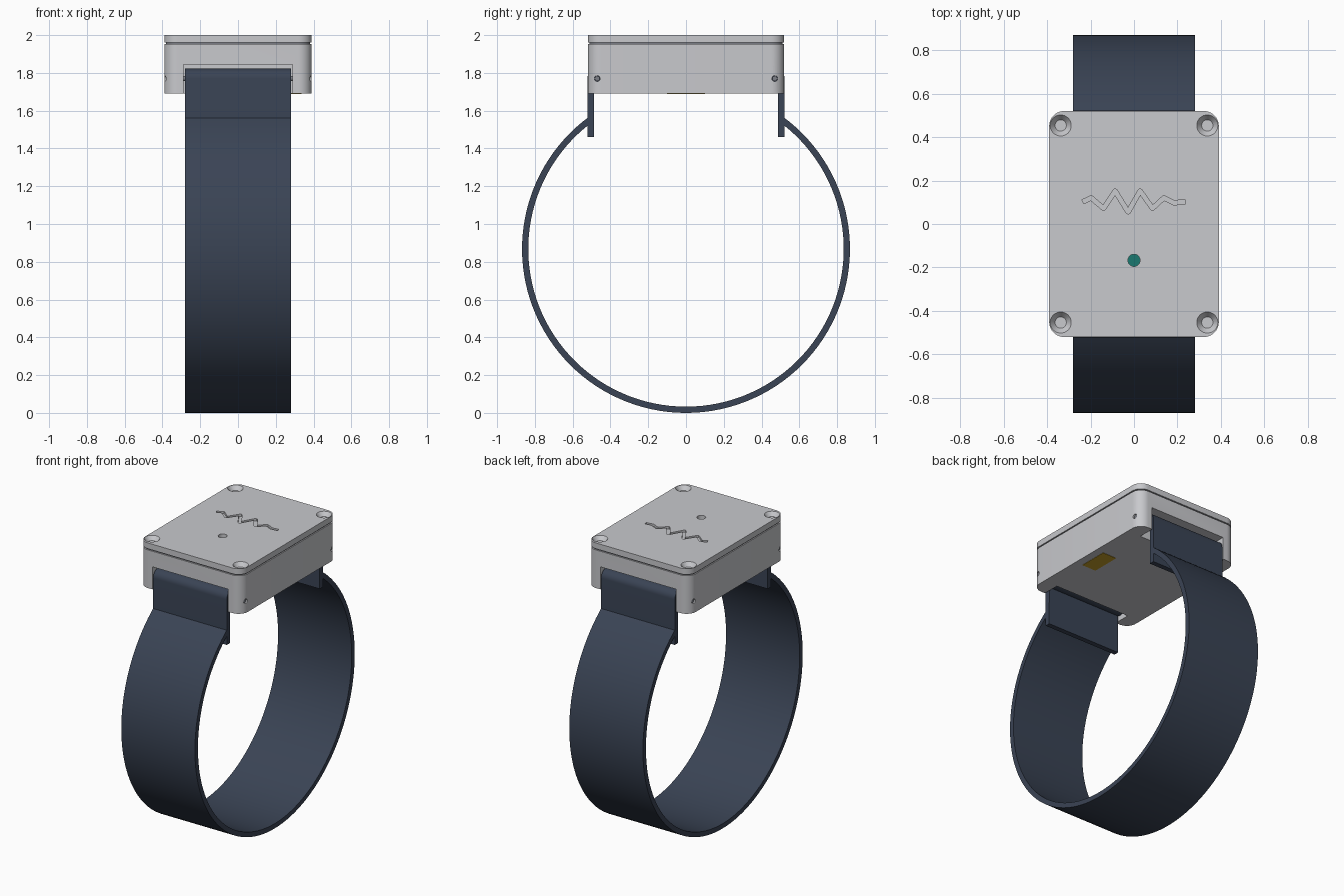
import bpy, bmesh, math
from mathutils import Vector

if "Cube" in bpy.data.objects:
    bpy.data.objects.remove(bpy.data.objects["Cube"])


def material(name, rgb):
    m = bpy.data.materials.new(name)
    m.diffuse_color = (*rgb, 1)
    m.use_nodes = True
    m.node_tree.nodes["Principled BSDF"].inputs["Base Color"].default_value = m.diffuse_color
    return m


NAVY = material("navy_rubber", (0.042, 0.057, 0.09))
TEAL = material("teal_light", (0.01, 0.19, 0.16))
GOLD = material("gold_contact", (0.55, 0.34, 0.02))
SHELL = material("shell_grey", (0.58, 0.585, 0.61))
SEAM = material("seam_grey", (0.2, 0.21, 0.24))


def prism(name, pts, lo, hi, axis="Z", mat=None):
    """Extrude a closed 2D outline along Z (pts = x, y) or X (pts = y, z)."""
    place = (lambda p, t: (p[0], p[1], t)) if axis == "Z" else (lambda p, t: (t, p[0], p[1]))
    bm = bmesh.new()
    a = [bm.verts.new(place(p, lo)) for p in pts]
    b = [bm.verts.new(place(p, hi)) for p in pts]
    bm.faces.new(a)
    bm.faces.new(b)
    for i in range(len(pts)):
        j = (i + 1) % len(pts)
        bm.faces.new((a[i], a[j], b[j], b[i]))
    bmesh.ops.recalc_face_normals(bm, faces=bm.faces)
    me = bpy.data.meshes.new(name)
    bm.to_mesh(me)
    bm.free()
    ob = bpy.data.objects.new(name, me)
    bpy.context.collection.objects.link(ob)
    if mat:
        me.materials.append(mat)
    return ob


def arc(cx, cy, r, a0, a1, n):
    return [(cx + r * math.cos(math.radians(a0 + (a1 - a0) * i / n)),
             cy + r * math.sin(math.radians(a0 + (a1 - a0) * i / n))) for i in range(n + 1)]


def circle(cx, cy, r, n=32):
    return arc(cx, cy, r, 0, 360, n)[:-1]


def rect(x0, x1, y0, y1):
    return [(x0, y0), (x1, y0), (x1, y1), (x0, y1)]


def rounded(hx, hy, r):
    pts = []
    for k, (sx, sy) in enumerate(((1, 1), (-1, 1), (-1, -1), (1, -1))):
        pts += arc(sx * (hx - r), sy * (hy - r), r, 90 * k, 90 * k + 90, 10)
    return pts


def cut(ob, cutter):
    m = ob.modifiers.new("cut", "BOOLEAN")
    m.operation, m.solver, m.object = "DIFFERENCE", "EXACT", cutter
    bpy.context.view_layer.objects.active = ob
    bpy.ops.object.modifier_apply(modifier=m.name)
    bpy.data.objects.remove(cutter)


# Case: body, recessed seam and lid
body = prism("case_body", rounded(0.39, 0.52, 0.07), 1.69, 1.952, mat=SHELL)
prism("case_seam", rounded(0.382, 0.512, 0.064), 1.945, 1.966, mat=SEAM)
lid = prism("case_lid", rounded(0.39, 0.52, 0.07), 1.96, 2.0, mat=SHELL)

# Strap notches, pin holes and pins at both ends
for s, end in ((-1, "front"), (1, "back")):
    cut(body, prism("cutter", rect(-0.288, 0.288, *sorted((s * 0.405, s * 0.6))), 1.6, 1.845))
    for side in (-1, 1):
        cut(body, prism("cutter", circle(s * 0.47, 1.77, 0.015, 20),
                        *sorted((side * 0.25, side * 0.45)), axis="X"))
    prism(end + "_pin", circle(s * 0.47, 1.77, 0.0135, 20), -0.38, 0.38, axis="X", mat=SEAM)

# Corner countersinks and screws
for sx in (-1, 1):
    for sy in (-1, 1):
        x, y = sx * 0.337, sy * 0.453
        bpy.ops.mesh.primitive_cone_add(vertices=32, radius1=0.026, radius2=0.056, depth=0.04,
                                        location=(x, y, 1.99))
        cut(lid, bpy.context.object)
        prism("corner_screw", circle(x, y, 0.022), 1.965, 1.976, mat=SHELL)

# Recessed status light
cut(lid, prism("cutter", circle(0, -0.167, 0.028), 1.94, 2.05))
prism("status_light", circle(0, -0.167, 0.0278), 1.955, 1.968, mat=TEAL)

# Engraved pulse wave on the lid: mitred offsets, with the outer side of each bend blunted
wave = [Vector(p) for p in ((-.235, .102), (-.197, .12), (-.14, .072), (-.087, .152), (-.027, .055),
                            (.028, .152), (.085, .072), (.137, .12), (.185, .097), (.235, .103))]
HALF = 0.01
sides = {1: [], -1: []}
for i, p in enumerate(wave):
    d0 = (p - wave[i - 1]).normalized() if i else (wave[1] - p).normalized()
    d1 = (wave[i + 1] - p).normalized() if i < len(wave) - 1 else d0
    n0, n1 = Vector((-d0.y, d0.x)), Vector((-d1.y, d1.x))
    mid = (n0 + n1).normalized()
    turn = d0.x * d1.y - d0.y * d1.x
    for s in (1, -1):
        if s * turn < -1e-4:
            sides[s] += [p + n0 * s * HALF, p + mid * s * HALF, p + n1 * s * HALF]
        else:
            sides[s].append(p + mid * s * HALF / mid.dot(n0))
cut(lid, prism("cutter", sides[1] + sides[-1][::-1], 1.985, 2.05))

# Gold contact set into the underside
prism("skin_contact", rect(0.23, 0.335, -0.1, 0.1), 1.688, 1.70, mat=GOLD)

# Strap end tabs that wrap the pins
tab = [(0.522, 1.46)] + arc(0.47, 1.77, 0.052, 0, 290, 30) + [(0.488, 1.46)]
for s, end in ((-1, "front"), (1, "back")):
    prism(end + "_strap_tab", [(s * y, z) for y, z in tab], -0.28, 0.28, axis="X", mat=NAVY)

# Strap band: open ring ending on the tabs
outer, inner = 0.868, 0.835
ao = 90 - math.degrees(math.asin(0.51 / outer))
ai = 90 - math.degrees(math.asin(0.51 / inner))
band = arc(0, outer, outer, ao, -180 - ao, 96) + arc(0, outer, inner, -180 - ai, ai, 96)
prism("strap_band", band, -0.28, 0.28, axis="X", mat=NAVY)

# Smooth shading with sharp edges kept
bpy.ops.object.select_all(action="SELECT")
bpy.context.view_layer.objects.active = body
bpy.ops.object.shade_smooth_by_angle(angle=math.radians(30))
